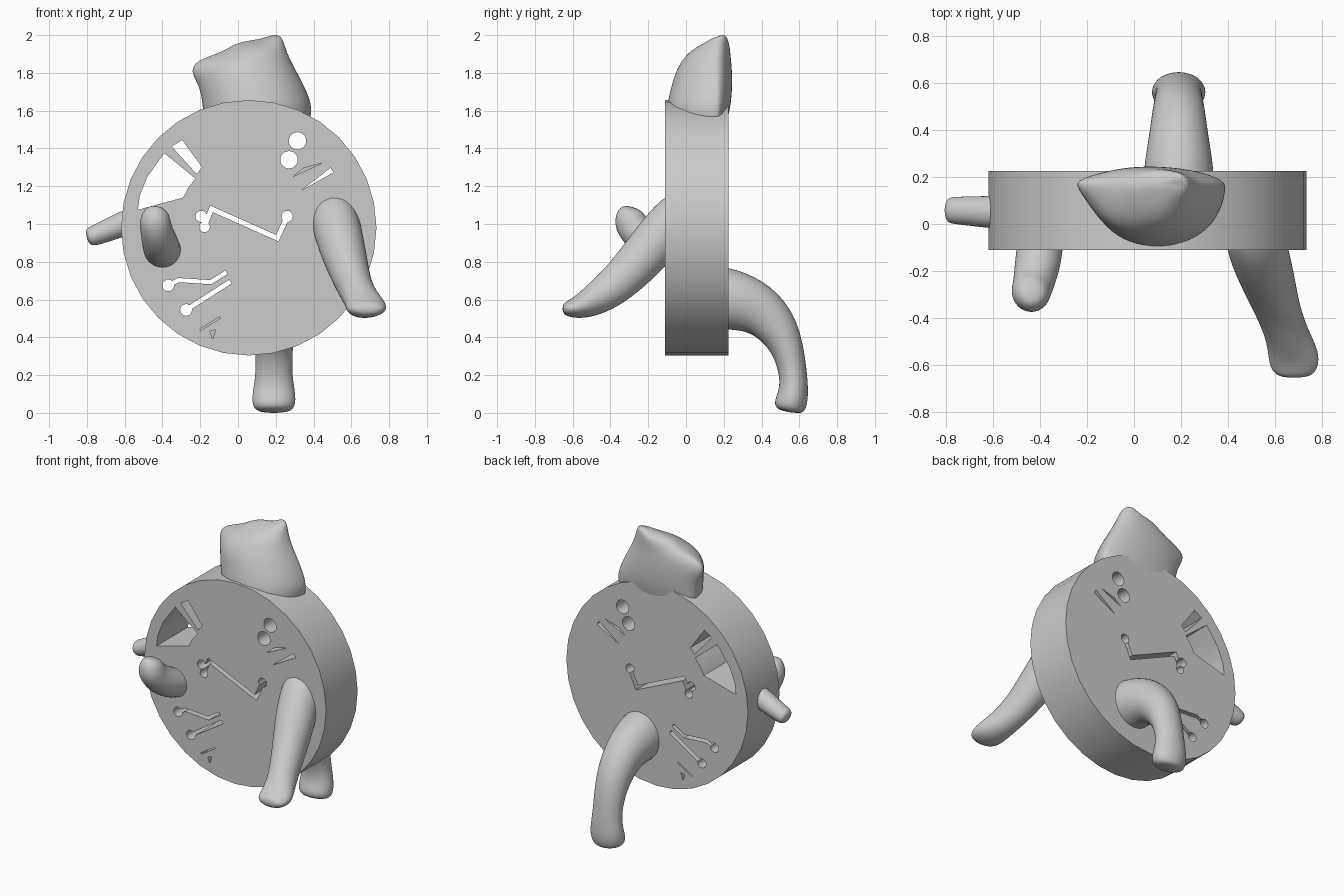
import bpy, bmesh, math
from mathutils import Vector

if "Cube" in bpy.data.objects:
    bpy.data.objects.remove(bpy.data.objects["Cube"])

CX, CZ, RADIUS = 0.057, 0.98, 0.676
FRONT, BACK = -0.11, 0.225


def add_mesh(name, bm):
    bmesh.ops.recalc_face_normals(bm, faces=bm.faces[:])
    me = bpy.data.meshes.new(name)
    bm.to_mesh(me)
    bm.free()
    ob = bpy.data.objects.new(name, me)
    bpy.context.collection.objects.link(ob)
    return ob


def prism(name, pts, y0, y1):
    """Extrude an (x, z) outline from y0 to y1."""
    bm = bmesh.new()
    a = [bm.verts.new((x, y0, z)) for x, z in pts]
    b = [bm.verts.new((x, y1, z)) for x, z in pts]
    bm.faces.new(a)
    bm.faces.new(b[::-1])
    for i in range(len(a)):
        j = (i + 1) % len(a)
        bm.faces.new((a[j], a[i], b[i], b[j]))
    return add_mesh(name, bm)


def circle(x, z, r, n=24):
    return [(x + r * math.cos(2 * math.pi * i / n),
             z + r * math.sin(2 * math.pi * i / n)) for i in range(n)]


def stroke(pts, w):
    """Outline of a mitred line of width w."""
    p = [Vector(q) for q in pts]
    left, right = [], []
    for i, q in enumerate(p):
        d0 = (q - p[max(i - 1, 0)]).normalized() if i else (p[1] - p[0]).normalized()
        d1 = (p[i + 1] - q).normalized() if i < len(p) - 1 else d0
        n0, n1 = Vector((-d0.y, d0.x)), Vector((-d1.y, d1.x))
        m = (n0 + n1).normalized()
        off = m * (w / 2 / max(m.dot(n0), 0.4))
        left.append(tuple(q + off))
        right.append(tuple(q - off))
    return left + right[::-1]


def loft(name, rings):
    """Smooth skin over a row of rings."""
    bm = bmesh.new()
    vs = [[bm.verts.new(p) for p in r] for r in rings]
    n = len(vs[0])
    for a, b in zip(vs, vs[1:]):
        for i in range(n):
            j = (i + 1) % n
            bm.faces.new((a[i], a[j], b[j], b[i]))
    bm.faces.new(vs[0][::-1])
    bm.faces.new(vs[-1])
    ob = add_mesh(name, bm)
    for f in ob.data.polygons:
        f.use_smooth = True
    sub = ob.modifiers.new("smooth_skin", 'SUBSURF')
    sub.levels = sub.render_levels = 2
    return ob


def limb(name, path, side=(1, 0, 0), n=12):
    """Path entries: x, y, z, half width, half height."""
    c = [Vector(p[:3]) for p in path]
    rings = []
    for i, p in enumerate(path):
        t = (c[min(i + 1, len(c) - 1)] - c[max(i - 1, 0)]).normalized()
        s = Vector(side)
        s = (s - t * s.dot(t)).normalized()
        u = t.cross(s)
        rings.append([c[i] + s * (1.04 * p[3] * math.cos(2 * math.pi * k / n))
                      + u * (1.04 * p[4] * math.sin(2 * math.pi * k / n)) for k in range(n)])
    return loft(name, rings)


def z_values(ob):
    bpy.context.view_layer.update()
    ev = ob.evaluated_get(bpy.context.evaluated_depsgraph_get())
    return [v.co.z for v in ev.data.vertices]


# Disc body
disc = prism("disc_body", circle(CX, CZ, RADIUS, 32), FRONT, BACK)

# Openings that run right through
through = [
    [(-0.53, 1.075), (-0.52, 1.15), (-0.48, 1.25), (-0.39, 1.375),
     (-0.225, 1.24), (-0.265, 1.19), (-0.29, 1.14)],
    [(-0.35, 1.41), (-0.295, 1.445), (-0.19, 1.30), (-0.22, 1.265)],
    [(0.335, 1.178), (0.49, 1.297), (0.505, 1.273)],
    circle(0.315, 1.44, 0.046), circle(0.27, 1.34, 0.046),
    circle(-0.195, 1.04, 0.03), circle(-0.177, 0.985, 0.028), circle(0.26, 1.04, 0.03),
    stroke([(-0.175, 0.995), (-0.14, 1.08), (0.208, 0.925), (0.257, 1.03)], 0.026),
    circle(-0.37, 0.675, 0.031), circle(-0.275, 0.545, 0.031),
    stroke([(-0.37, 0.676), (-0.315, 0.703), (-0.145, 0.692), (-0.06, 0.745)], 0.022),
    stroke([(-0.275, 0.545), (-0.04, 0.695)], 0.024),
]
# Narrow grooves cut into both faces
grooves = [
    [(0.29, 1.25), (0.345, 1.295), (0.45, 1.325)],
    stroke([(-0.2, 0.44), (-0.095, 0.505)], 0.009),
    [(-0.148, 0.432), (-0.118, 0.44), (-0.135, 0.39)],
]
cuts = [(p, -0.2, 0.3) for p in through]
for g in grooves:
    cuts += [(g, -0.2, 0.03), (g, 0.08, 0.3)]
cutters = []
for outline, y0, y1 in cuts:
    cutter = prism("cutter", outline, y0, y1)
    cutter.hide_render = True
    mod = disc.modifiers.new("cut", 'BOOLEAN')
    mod.operation, mod.solver, mod.object = 'DIFFERENCE', 'EXACT', cutter
    cutters.append(cutter)
bpy.context.view_layer.update()
dg = bpy.context.evaluated_depsgraph_get()
cut_mesh = bpy.data.meshes.new_from_object(disc.evaluated_get(dg))
disc.modifiers.clear()
disc.data = cut_mesh
for cutter in cutters:
    bpy.data.objects.remove(cutter)
bpy.context.view_layer.objects.active = disc
disc.select_set(True)
bpy.ops.object.shade_smooth_by_angle(angle=math.radians(30))
disc.select_set(False)

# Head: rows of z, left x, right x, front y, back y
rows = [(1.50, -0.17, 0.37, -0.10, 0.21), (1.58, -0.185, 0.392, -0.105, 0.225),
        (1.65, -0.192, 0.39, -0.10, 0.24), (1.73, -0.20, 0.355, -0.08, 0.245),
        (1.80, -0.205, 0.318, -0.06, 0.245), (1.86, -0.185, 0.285, -0.03, 0.24),
        (1.91, -0.095, 0.258, 0.01, 0.235), (1.95, -0.03, 0.24, 0.07, 0.23),
        (1.97, 0.02, 0.22, 0.13, 0.215)]
# Ears: points on the head pulled outwards
ears = [(Vector((-0.2, 0.165, 1.82)), Vector((-0.065, 0.005, 0.02))),
        (Vector((0.2, 0.18, 1.96)), Vector((0.0, 0.01, 0.05)))]
rings = []
for z, xl, xr, yf, yb in rows:
    ring = []
    for k in range(24):
        a = 2 * math.pi * k / 24
        s = math.sin(a)
        p = Vector(((xl + xr) / 2 + (xr - xl) / 2 * math.cos(a),
                    0.16 + s * ((yb - 0.16) if s > 0 else (0.16 - yf)), z))
        pull = Vector()
        for tip, move in ears:
            pull += move * math.exp(-((p - tip).length / 0.06) ** 2)
        ring.append(p + pull)
    rings.append(ring)
head = loft("head", rings)
head.location.z = 2.0 - max(z_values(head))

# Long front leg
limb("front_leg", [
    (0.49, 0.04, 1.13, 0.12, 0.12), (0.525, -0.11, 0.97, 0.13, 0.13),
    (0.57, -0.24, 0.81, 0.115, 0.12), (0.61, -0.36, 0.685, 0.095, 0.105),
    (0.65, -0.47, 0.605, 0.09, 0.09), (0.68, -0.56, 0.56, 0.11, 0.065),
    (0.685, -0.62, 0.55, 0.10, 0.045), (0.685, -0.655, 0.55, 0.06, 0.025)])

# Short raised front leg
limb("raised_front_leg", [
    (-0.39, 0.02, 0.84, 0.09, 0.09), (-0.40, -0.11, 0.86, 0.10, 0.095),
    (-0.415, -0.20, 0.905, 0.095, 0.095), (-0.43, -0.265, 0.96, 0.085, 0.09),
    (-0.44, -0.295, 1.01, 0.085, 0.09), (-0.435, -0.295, 1.06, 0.07, 0.075),
    (-0.43, -0.285, 1.09, 0.04, 0.045)])

# Back leg that carries the weight
back_leg = limb("back_leg", [
    (0.19, 0.08, 0.64, 0.155, 0.17), (0.19, 0.24, 0.62, 0.15, 0.165),
    (0.19, 0.38, 0.575, 0.125, 0.14), (0.19, 0.48, 0.48, 0.112, 0.115),
    (0.19, 0.54, 0.36, 0.10, 0.085), (0.19, 0.57, 0.22, 0.095, 0.072),
    (0.19, 0.57, 0.12, 0.115, 0.08), (0.19, 0.55, 0.055, 0.115, 0.088),
    (0.19, 0.545, 0.02, 0.085, 0.065)])
back_leg.location.z = -min(z_values(back_leg))

# Small side stub
limb("side_stub", [
    (-0.50, 0.05, 1.035, 0.07, 0.068), (-0.60, 0.05, 1.005, 0.07, 0.068),
    (-0.70, 0.055, 0.962, 0.062, 0.058), (-0.765, 0.058, 0.937, 0.058, 0.054),
    (-0.79, 0.058, 0.93, 0.052, 0.045), (-0.80, 0.058, 0.927, 0.03, 0.025)],
    side=(0, 1, 0))
